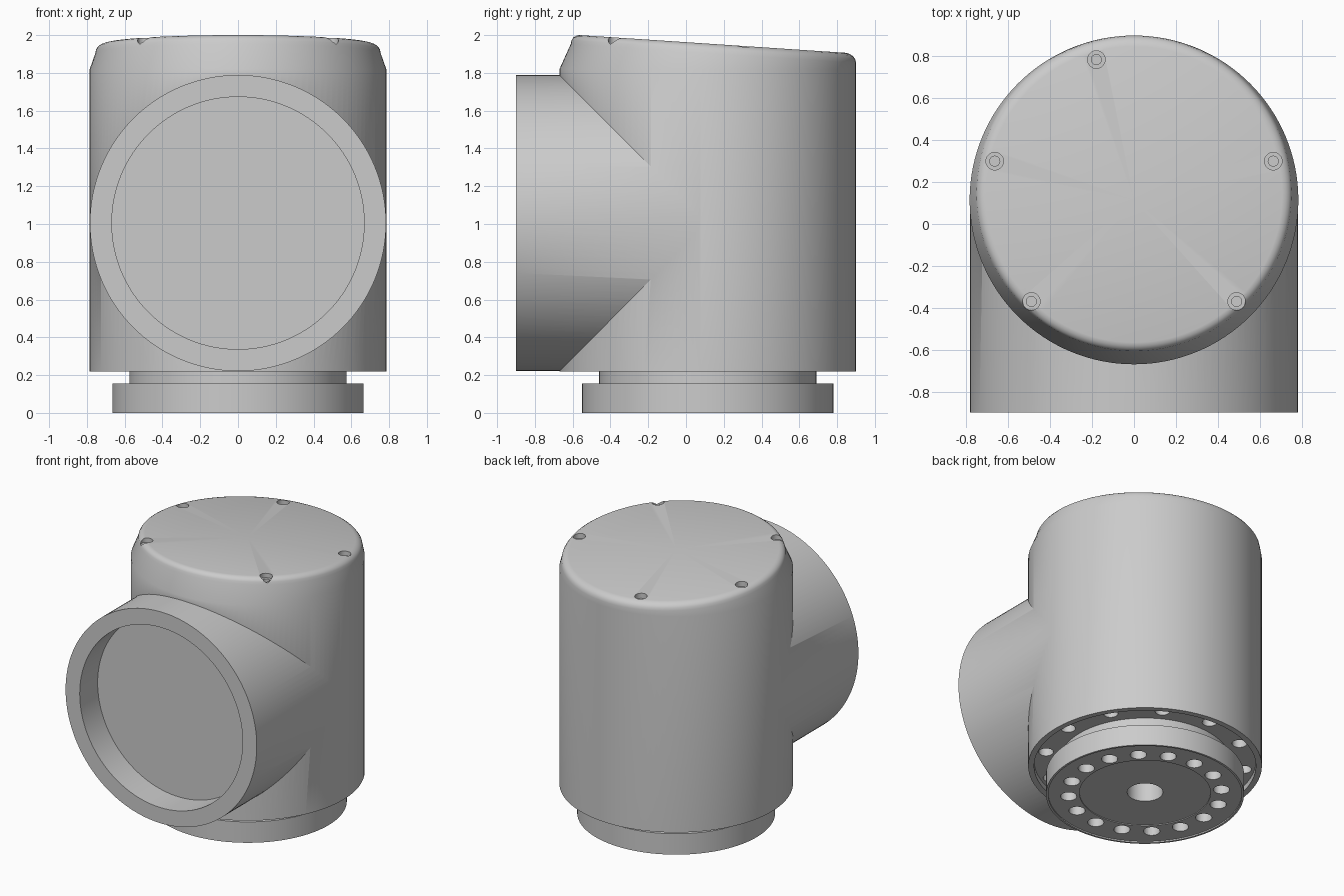
import bpy, bmesh, math
from mathutils import Matrix, Vector

cube = bpy.data.objects.get("Cube")
if cube:
    bpy.data.objects.remove(cube, do_unlink=True)

AXIS_Y = 0.115      # vertical axis of the housing
BARREL_Z = 1.005    # height of the side port axis
R = 0.785

grey = bpy.data.materials.new("light_grey")
grey.use_nodes = True
grey.diffuse_color = (0.6, 0.6, 0.6, 1)
grey.node_tree.nodes["Principled BSDF"].inputs["Base Color"].default_value = (0.6, 0.6, 0.6, 1)


def make_object(name, bm):
    bmesh.ops.recalc_face_normals(bm, faces=bm.faces)
    mesh = bpy.data.meshes.new(name)
    bm.to_mesh(mesh)
    bm.free()
    mesh.materials.append(grey)
    obj = bpy.data.objects.new(name, mesh)
    bpy.context.collection.objects.link(obj)
    return obj


def lathe(profile, steps=128):
    """Revolve (radius, height) points about the vertical axis of the housing."""
    bm = bmesh.new()
    verts = [bm.verts.new((r, AXIS_Y, z)) for r, z in profile]
    edges = [bm.edges.new(pair) for pair in zip(verts, verts[1:])]
    bmesh.ops.spin(bm, geom=verts + edges, cent=(0, AXIS_Y, 0), axis=(0, 0, 1),
                   angle=math.tau, steps=steps, use_duplicate=False)
    bmesh.ops.remove_doubles(bm, verts=bm.verts, dist=0.0005)
    return bm


def add_cylinder(bm, radius, start, end, segments=32):
    start, end = Vector(start), Vector(end)
    axis = end - start
    turn = axis.to_track_quat('Z', 'Y').to_matrix().to_4x4()
    bmesh.ops.create_cone(bm, cap_ends=True, segments=segments, radius1=radius, radius2=radius,
                          depth=axis.length, matrix=Matrix.Translation((start + end) / 2) @ turn)


def add_hole_ring(bm, count, ring, radius, low, high):
    for i in range(count):
        a = math.tau * i / count
        x, y = ring * math.cos(a), AXIS_Y + ring * math.sin(a)
        add_cylinder(bm, radius, (x, y, low), (x, y, high), 24)


def boolean(obj, bm, operation):
    tool = make_object("cutter", bm)
    tool.hide_render = True
    mod = obj.modifiers.new("cut", 'BOOLEAN')
    mod.operation, mod.object, mod.solver = operation, tool, 'EXACT'
    bpy.context.view_layer.objects.active = obj
    bpy.ops.object.modifier_apply(modifier=mod.name)
    bpy.data.objects.remove(tool, do_unlink=True)


def smooth(obj):
    bpy.ops.object.select_all(action='DESELECT')
    obj.select_set(True)
    bpy.context.view_layer.objects.active = obj
    bpy.ops.object.shade_smooth_by_angle(angle=math.radians(30))


# Housing: upright cylinder with a rounded lid
bm = lathe([(0, 0.22), (R, 0.22), (R, 1.82), (R, 1.855), (0.781, 1.875), (0.77, 1.89),
            (0.754, 1.9), (0.735, 1.905), (0, 1.905)])
# Tilt the lid towards the front and taper its front edge
for v in bm.verts:
    if v.co.z > 1.84:
        front = (0.9 - v.co.y) / (2 * R)
        shrink = 1 - 0.06 * front / R
        v.co.x *= shrink
        v.co.y = AXIS_Y + (v.co.y - AXIS_Y) * shrink
        v.co.z += 0.0665 * (0.865 - v.co.y)
housing = make_object("housing", bm)

# Side port barrel
bm = bmesh.new()
add_cylinder(bm, R - 0.001, (0, -0.9, BARREL_Z), (0, 0.1, BARREL_Z), 128)
boolean(housing, bm, 'UNION')

# Port recess and underside recess
bm = bmesh.new()
add_cylinder(bm, 0.668, (0, -1, BARREL_Z), (0, -0.69, BARREL_Z), 128)
add_cylinder(bm, 0.745, (0, AXIS_Y, 0.1), (0, AXIS_Y, 0.26), 128)
boolean(housing, bm, 'DIFFERENCE')

# Underside bolt holes
bm = bmesh.new()
add_hole_ring(bm, 12, 0.675, 0.05, 0.24, 0.4)
boolean(housing, bm, 'DIFFERENCE')

# Lid screw holes: wide counterbore, then a narrow bore
screws = [(-0.18, 0.785)] + [(s * x, y) for s in (-1, 1) for x, y in ((0.665, 0.3), (0.49, -0.37))]
for radius, depth in ((0.042, 0.035), (0.024, 0.08)):
    bm = bmesh.new()
    for x, y in screws:
        top = 1.905 + 0.0665 * (0.865 - y)
        add_cylinder(bm, radius, (x, y, top - depth), (x, y, 2.1), 24)
    boolean(housing, bm, 'DIFFERENCE')
smooth(housing)

# Mounting flange: neck, foot plate and centre bore
flange = make_object("mounting_flange", lathe([
    (0, 0.25), (0.12, 0.25), (0.12, 0.016), (0.44, 0.016), (0.44, 0.01), (0.65, 0.01),
    (0.65, 0), (0.665, 0), (0.665, 0.155), (0.575, 0.155), (0.575, 0.3), (0, 0.3)]))
bm = bmesh.new()
add_hole_ring(bm, 16, 0.515, 0.055, -0.05, 0.12)
boolean(flange, bm, 'DIFFERENCE')
smooth(flange)
